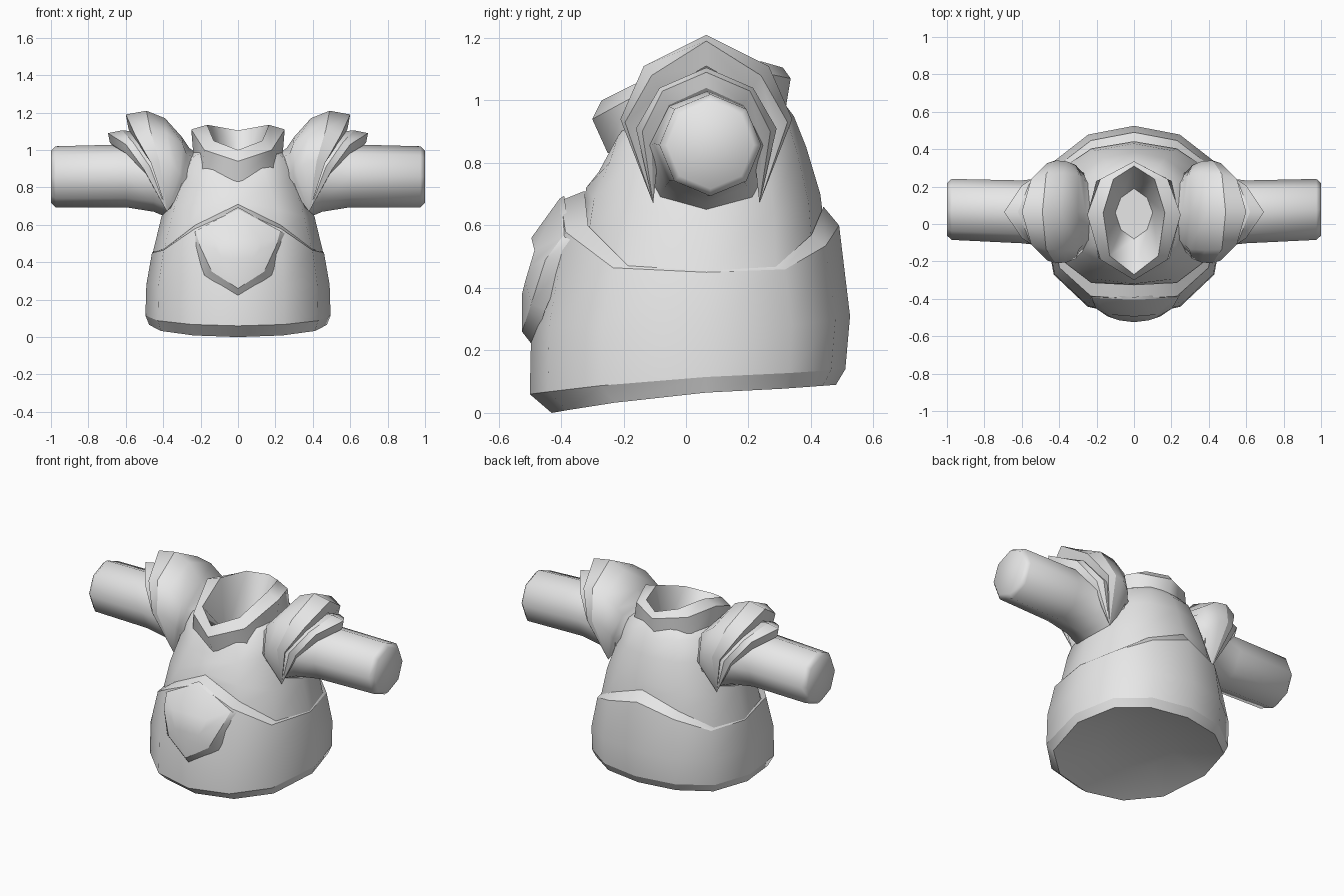
import bpy
import bmesh
from math import sin, cos, pi

# Remove the default cube only
default_cube = bpy.data.objects.get("Cube")
if default_cube:
    bpy.data.objects.remove(default_cube, do_unlink=True)

# Single material
grey = bpy.data.materials.new("plain grey")
grey.use_nodes = True
tone = (0.8, 0.8, 0.8, 1.0)
grey.diffuse_color = tone
grey.node_tree.nodes["Principled BSDF"].inputs["Base Color"].default_value = tone

CENTRE_Y = 0.065


def loft(name, rows, creases=(), closed=True, cap_first=False, cap_last=False):
    """Skin equally long point rows smoothly, with sharp edges along some rows."""
    bm = bmesh.new()
    rings = [[bm.verts.new(point) for point in row] for row in rows]
    count = len(rings[0])
    steps = range(count if closed else count - 1)
    for lower, upper in zip(rings, rings[1:]):
        for i in steps:
            j = (i + 1) % count
            bm.faces.new((lower[i], lower[j], upper[j], upper[i]))
    if cap_first:
        bm.faces.new(rings[0])
    if cap_last:
        bm.faces.new(rings[-1])
    for face in bm.faces:
        face.smooth = True
    for index in creases:
        for i in steps:
            edge = bm.edges.get((rings[index][i], rings[index][(i + 1) % count]))
            edge.smooth = False
    bmesh.ops.remove_doubles(bm, verts=bm.verts[:], dist=0.0005)
    bmesh.ops.recalc_face_normals(bm, faces=bm.faces[:])
    mesh = bpy.data.meshes.new(name)
    bm.to_mesh(mesh)
    bm.free()
    mesh.materials.append(grey)
    bpy.context.collection.objects.link(bpy.data.objects.new(name, mesh))


def mirror_ring(half):
    """Close a half ring running from the front centre to the back centre."""
    return half + [(-x, y, z) for x, y, z in reversed(half[1:-1])]


def body_ring(width, front, back, z_front, z_side, z_back, swell=4, square=1.0):
    """Twelve-sided section: swell sharpens its end peaks, square flattens its front."""
    half = []
    for step in range(7):
        t = step * pi / 6
        c = cos(t)
        bulge = abs(c) ** 0.75
        y_end, z_end = (front, z_front) if c > 0 else (back, z_back)
        if c > 0:
            bulge = min(1.0, bulge * square)
        half.append((width * sin(t),
                     CENTRE_Y + (y_end - CENTRE_Y) * bulge,
                     z_side + (z_end - z_side) * abs(c) ** swell))
    return mirror_ring(half)


# Waist armour with a hollowed underside and a stepped, pointed upper edge
waist_rows = [
    body_ring(0.24, -0.2, 0.28, 0.09, 0.12, 0.13, swell=1),
    body_ring(0.475, -0.43, 0.48, 0.0, 0.065, 0.09, swell=1),
    body_ring(0.495, -0.5, 0.51, 0.06, 0.115, 0.14, swell=1),
    body_ring(0.49, -0.495, 0.525, 0.28, 0.28, 0.31),
    body_ring(0.46, -0.4, 0.49, 0.68, 0.45, 0.6, square=1.08),
    body_ring(0.457, -0.325, 0.44, 0.71, 0.455, 0.66, square=1.08),
]
loft("waist_armour", waist_rows, creases=(1, 2, 4), cap_first=True)

# Upper torso, narrowing towards the collar
torso_rows = [
    body_ring(0.457, -0.325, 0.44, 0.66, 0.445, 0.62, square=1.08),
    body_ring(0.41, -0.32, 0.43, 0.72, 0.64, 0.7, square=1.04),
    body_ring(0.34, -0.28, 0.385, 0.77, 0.84, 0.85),
    body_ring(0.28, -0.25, 0.345, 0.82, 0.97, 0.95),
    body_ring(0.22, -0.22, 0.3, 0.86, 1.0, 1.01),
]
loft("upper_torso", torso_rows)

# Collar: outer band, bevelled lip, and bowl down to the neck floor
collar_halves = [
    [(0, -0.25, 0.83), (0.19, -0.18, 0.89), (0.24, 0.05, 0.99),
     (0.2, 0.23, 0.99), (0, 0.32, 0.98)],
    [(0, -0.3, 0.94), (0.18, -0.19, 1.0), (0.25, 0.05, 1.11),
     (0.18, 0.24, 1.09), (0, 0.335, 1.07)],
    [(0, -0.27, 1.0), (0.13, -0.17, 1.05), (0.165, 0.06, 1.135),
     (0.11, 0.24, 1.125), (0, 0.31, 1.105)],
    [(0, -0.08, 0.86), (0.07, -0.03, 0.86), (0.1, 0.06, 0.86),
     (0.07, 0.14, 0.86), (0, 0.19, 0.86)],
]
loft("collar", [mirror_ring(h) for h in collar_halves],
     creases=(1, 2, 3), cap_last=True)

# Belly plate: raised shield face with a bevelled rim
rim_half = [(0, -0.39, 0.695), (0.25, -0.37, 0.555), (0.235, -0.38, 0.49),
            (0.18, -0.45, 0.33), (0, -0.49, 0.215)]
face_half = [(0, -0.405, 0.685), (0.225, -0.395, 0.565), (0.205, -0.45, 0.49),
             (0.14, -0.495, 0.35), (0, -0.525, 0.26)]
crown_half = [(0, -0.495, 0.56), (0.12, -0.485, 0.52), (0.12, -0.5, 0.47),
              (0.08, -0.515, 0.42), (0, -0.525, 0.38)]
loft("belly_plate", [mirror_ring(h) for h in (rim_half, face_half, crown_half)],
     creases=(1,), cap_last=True)

# Sleeve sections: distance out, radius, centre depth, centre height
sleeve_sections = [
    (0.3, 0.215, 0.065, 0.82), (0.38, 0.205, 0.065, 0.845),
    (0.45, 0.185, 0.065, 0.855), (0.6, 0.168, 0.065, 0.862),
    (0.975, 0.163, 0.078, 0.857), (1.0, 0.14, 0.078, 0.857),
]


def sleeve_ring(side, out, radius, depth, height):
    """Octagonal sleeve section."""
    return [(side * out, depth + radius * sin(k * pi / 4),
             height + radius * cos(k * pi / 4)) for k in range(8)]


# Shoulder guard arches: side, upper and top points as (out, spread, height)
TIP = (0.38, 0.17, 0.67)
large_guard = [
    [(0.25, 0.19, 0.85), (0.21, 0.12, 0.95), (0.2, 0, 0.97)],
    [(0.3, 0.235, 0.85), (0.275, 0.18, 0.98), (0.26, 0, 1.01)],
    [(0.31, 0.25, 0.88), (0.295, 0.2, 1.03), (0.3, 0, 1.07)],
    [(0.36, 0.27, 0.93), (0.38, 0.205, 1.09), (0.39, 0, 1.17)],
    [(0.42, 0.275, 0.94), (0.47, 0.2, 1.11), (0.49, 0, 1.21)],
    [(0.465, 0.26, 0.93), (0.55, 0.175, 1.08), (0.6, 0, 1.19)],
    [(0.44, 0.22, 0.9), (0.53, 0.14, 1.03), (0.585, 0, 1.11)],
]
small_guard = [
    [(0.43, 0.22, 0.91), (0.5, 0.14, 1.03), (0.56, 0, 1.1)],
    [(0.47, 0.225, 0.91), (0.56, 0.15, 1.04), (0.62, 0, 1.105)],
    [(0.505, 0.205, 0.9), (0.6, 0.14, 1.03), (0.695, 0, 1.09)],
    [(0.49, 0.175, 0.87), (0.6, 0.12, 0.985), (0.685, 0, 1.04)],
    [(0.47, 0.15, 0.86), (0.58, 0.1, 0.96), (0.66, 0, 1.01)],
]


def arch(side, points):
    """Mirror half an arch front to back, ending in the shared lower tips."""
    half = [TIP] + points
    front = [(side * x, CENTRE_Y - spread, z) for x, spread, z in half]
    back = [(side * x, CENTRE_Y + spread, z) for x, spread, z in half[-2::-1]]
    return front + back


# Both arms with their two-layer shoulder guards
for label, side in (("left", 1), ("right", -1)):
    loft(label + "_sleeve", [sleeve_ring(side, *s) for s in sleeve_sections],
         cap_last=True)
    for part, rows, creases in (("large", large_guard, (4, 5)),
                                ("small", small_guard, (1, 2, 3))):
        loft(f"{label}_{part}_shoulder_guard",
             [arch(side, row) for row in rows], creases, closed=False)
